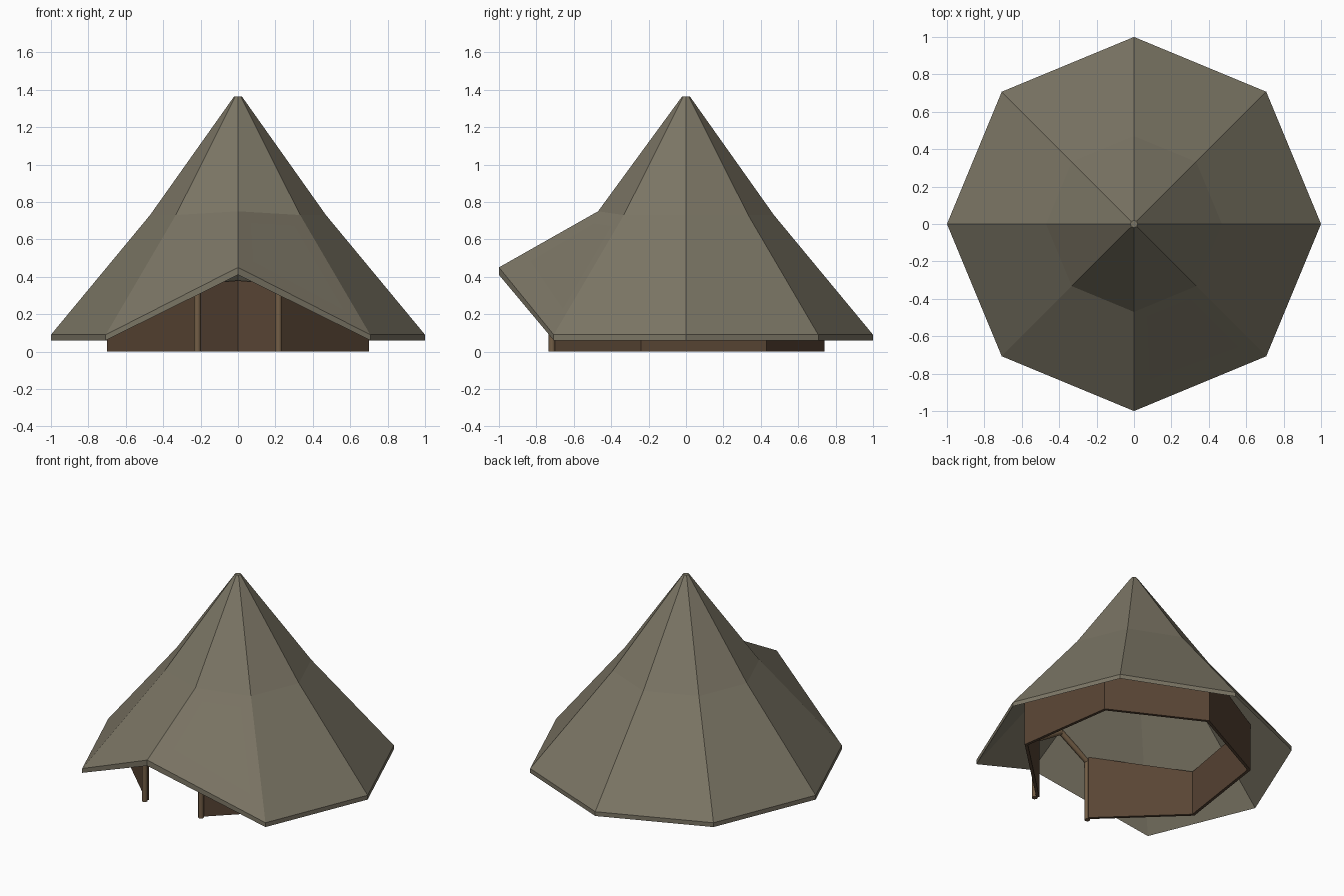
import bpy, bmesh, math
from mathutils import Vector

if "Cube" in bpy.data.objects:
    bpy.data.objects.remove(bpy.data.objects["Cube"])


def material(name, rgb):
    m = bpy.data.materials.new(name)
    m.diffuse_color = (*rgb, 1)
    m.use_nodes = True
    m.node_tree.nodes["Principled BSDF"].inputs["Base Color"].default_value = m.diffuse_color
    return m


CANVAS = material("canvas", (0.20, 0.18, 0.13))
PLANK = material("dark_wood", (0.10, 0.06, 0.035))
POLE = material("pole_wood", (0.17, 0.11, 0.06))


def add_object(name, bm, mat):
    bmesh.ops.recalc_face_normals(bm, faces=bm.faces)
    me = bpy.data.meshes.new(name)
    bm.to_mesh(me)
    bm.free()
    me.materials.append(mat)
    ob = bpy.data.objects.new(name, me)
    bpy.context.collection.objects.link(ob)
    return ob


def polar(r, deg, z):
    a = math.radians(deg)
    return Vector((r * math.cos(a), r * math.sin(a), z))


# Roof: eight-sided two-slope shell with the front eave lifted over the door
FRONT = 6
# radius, height, height at the front corner; outer skin down, inner skin up
rings = [(0.02, 1.365, 1.365), (0.47, 0.73, 0.75), (1.0, 0.09, 0.45),
         (1.0, 0.06, 0.41), (0.47, 0.70, 0.72), (0.02, 1.33, 1.33)]
bm = bmesh.new()
loops = [[bm.verts.new(polar(r, 45 * i, zf if i == FRONT else z)) for i in range(8)]
         for r, z, zf in rings]
for a, b in zip(loops, loops[1:]):
    for i in range(8):
        j = (i + 1) % 8
        bm.faces.new((a[i], a[j], b[j], b[i]))
bm.faces.new(loops[0])
bm.faces.new(loops[-1])
add_object("roof", bm, CANVAS)

# Wall: open ring of six panels whose tops follow the roof underside
half = [(-73.5, 0.44), (-19, 0.31), (35.5, 0.33)]
corners = half + [(90, 0.38)] + [(180 - a, z) for a, z in reversed(half)]
bm = bmesh.new()
sections = []
for a, z in corners:
    sections.append([bm.verts.new(polar(r, a, h))
                     for r, h in ((0.74, 0), (0.74, z), (0.718, z), (0.718, 0))])
for s, t in zip(sections, sections[1:]):
    for i in range(4):
        j = (i + 1) % 4
        bm.faces.new((s[i], s[j], t[j], t[i]))
bm.faces.new(sections[0])
bm.faces.new(sections[-1])
add_object("wall", bm, PLANK)


# Door frame: two posts and two sloping poles meeting under the ridge
def pole(name, p, q, r=0.018):
    p, q = Vector(p), Vector(q)
    d = q - p
    bpy.ops.mesh.primitive_cylinder_add(vertices=12, radius=r, depth=d.length,
                                        location=(p + q) / 2)
    ob = bpy.context.object
    ob.name = name
    ob.rotation_euler = d.to_track_quat('Z', 'Y').to_euler()
    ob.data.materials.append(POLE)
    bpy.ops.object.shade_smooth_by_angle(angle=math.radians(40))


for side, s in (("left", -1), ("right", 1)):
    pole(side + "_door_post", (s * 0.217, -0.717, 0), (s * 0.217, -0.717, 0.44))
    pole(side + "_door_lintel", (s * 0.217, -0.717, 0.425), (0, -0.717, 0.56))
